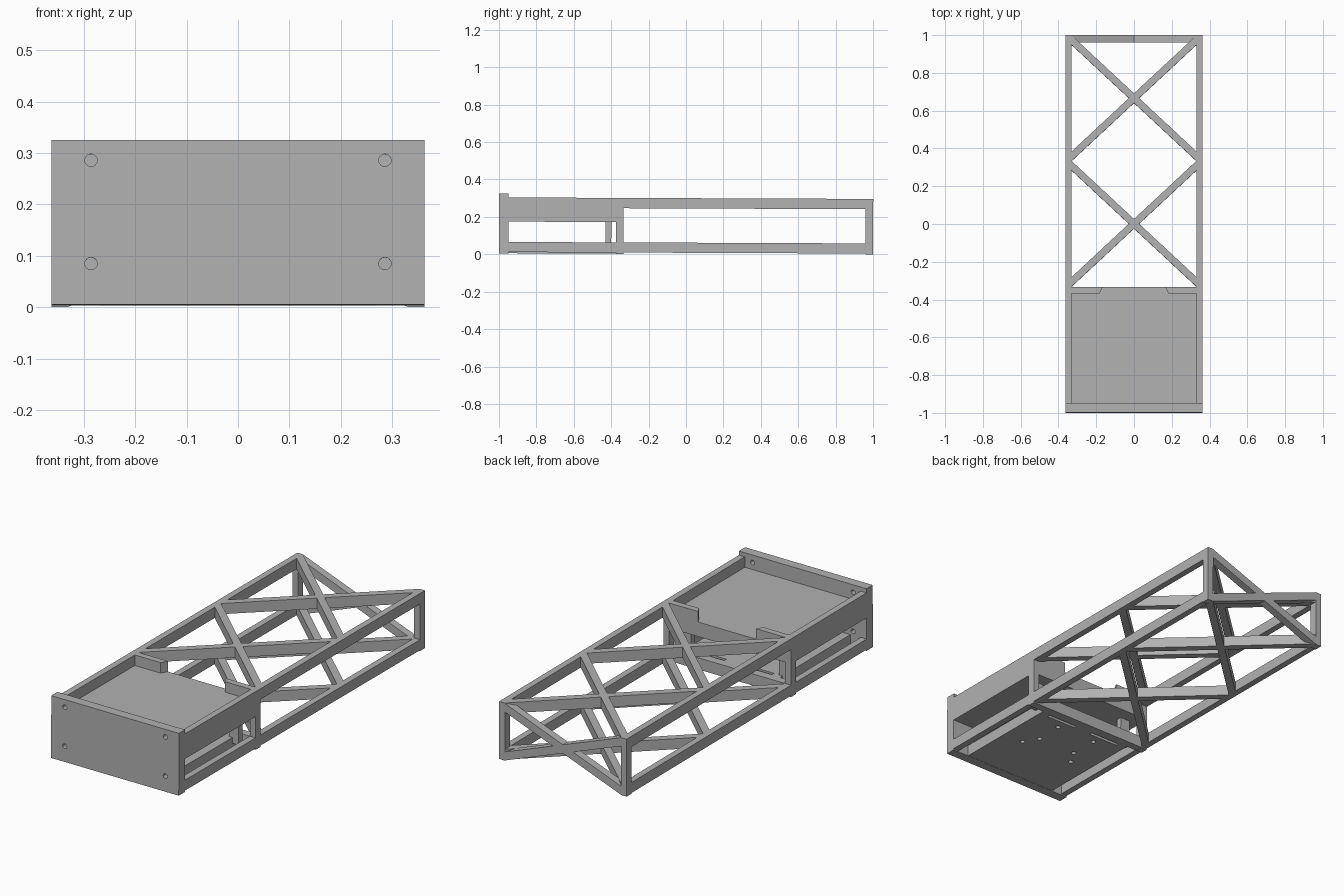
import bpy, bmesh, math
from mathutils import Matrix

if "Cube" in bpy.data.objects:
    bpy.data.objects.remove(bpy.data.objects["Cube"])

TILT = Matrix.Rotation(-0.004, 4, 'X')   # the whole frame leans very slightly to the back

grey = bpy.data.materials.new("plain_grey")
grey.diffuse_color = (0.445, 0.445, 0.445, 1)
grey.use_nodes = True
grey.node_tree.nodes["Principled BSDF"].inputs["Base Color"].default_value = grey.diffuse_color


def finish(name, bm):
    """Turn a bmesh into a grey object."""
    bmesh.ops.recalc_face_normals(bm, faces=bm.faces)
    bm.transform(TILT)
    me = bpy.data.meshes.new(name)
    bm.to_mesh(me)
    bm.free()
    me.materials.append(grey)
    ob = bpy.data.objects.new(name, me)
    bpy.context.collection.objects.link(ob)
    return ob


def add_prism(bm, base, offset):
    """Extrude a polygon of 3D points by an offset."""
    f = bm.faces.new([bm.verts.new(p) for p in base])
    r = bmesh.ops.extrude_face_region(bm, geom=[f])
    bmesh.ops.translate(bm, vec=offset, verts=[v for v in r["geom"] if isinstance(v, bmesh.types.BMVert)])


def prism(name, base, offset):
    bm = bmesh.new()
    add_prism(bm, base, offset)
    return finish(name, bm)


def box_in(bm, x0, x1, y0, y1, z0, z1):
    add_prism(bm, [(x0, y0, z0), (x1, y0, z0), (x1, y1, z0), (x0, y1, z0)], (0, 0, z1 - z0))


def box(name, *b):
    bm = bmesh.new()
    box_in(bm, *b)
    return finish(name, bm)


def side_box(name, s, x0, x1, *yz):
    """Box on the side given by s = -1 or 1."""
    a, b = sorted((s * x0, s * x1))
    return box(name, a, b, *yz)


def add_cylinder(bm, r, depth, mat):
    bmesh.ops.create_cone(bm, cap_ends=True, segments=24, radius1=r, radius2=r, depth=depth, matrix=mat)


def cut(ob, bm):
    """Cut the shapes in bm out of ob."""
    cutter = finish("cutter", bm)
    cutter.hide_render = True
    m = ob.modifiers.new("cut", 'BOOLEAN')
    m.operation = 'DIFFERENCE'
    m.solver = 'EXACT'
    m.object = cutter
    bpy.context.view_layer.objects.active = ob
    bpy.ops.object.modifier_apply(modifier=m.name)
    bpy.data.objects.remove(cutter)


W, IN = 0.363, 0.33              # outer and inner half width
LOW, HIGH = (0.008, 0.062), (0.245, 0.300)   # heights of lower and upper rails

# Front plate with four screw holes
plate = box("front_plate", -W, W, -1, -0.95, 0.001, 0.321)
bm = bmesh.new()
for x in (-0.286, 0.286):
    for z in (0.081, 0.282):
        add_cylinder(bm, 0.012, 0.2, Matrix.Translation((x, -0.975, z)) @ Matrix.Rotation(math.pi / 2, 4, 'X'))
cut(plate, bm)

for s in (-1, 1):
    side = "left" if s < 0 else "right"
    # Long rails, posts and tray side walls
    side_box(side + "_lower_rail", s, IN, W, -0.95, 1, *LOW)
    side_box(side + "_upper_rail", s, IN, W, -0.335, 1, *HIGH)
    side_box(side + "_tray_wall", s, IN, W, -0.95, -0.335, 0.171, HIGH[1])
    side_box(side + "_middle_post", s, IN, W, -0.375, -0.335, 0.001, HIGH[1])
    side_box(side + "_back_post", s, IN, W, 0.96, 1, 0.004, HIGH[1])
    # Chamfered lip at the back of the tray
    prism(side + "_tray_lip", [(s * IN, -0.368, 0.24), (s * 0.183, -0.368, 0.24),
                               (s * 0.165, -0.335, 0.24), (s * IN, -0.335, 0.24)], (0, 0, 0.06))
    # Upright bracket between floor and tray
    side_box(side + "_bracket", s, 0.25, 0.305, -0.43, -0.40, 0.03, 0.175)

# Tray slab
box("tray", -IN, IN, -0.95, -0.335, 0.171, 0.246)

# Floor with round holes and two slots, and the bar behind it
floor = box("floor", -0.27, 0.27, -0.95, -0.375, 0.002, 0.06)
bm = bmesh.new()
for s in (-1, 1):
    for x, y in ((0.155, -0.67), (0.11, -0.594), (0.113, -0.447)):
        add_cylinder(bm, 0.012, 0.2, Matrix.Translation((s * x, y, 0.03)))
    a, b = sorted((s * 0.05, s * 0.22))
    box_in(bm, a, b, -0.40, -0.383, -0.05, 0.1)
cut(floor, bm)
box("floor_back_bar", -IN, IN, -0.375, -0.335, 0.002, 0.062)

# Crossed braces in the top and bottom of the long frame
for level, (z0, z1) in (("lower", LOW), ("upper", HIGH)):
    for bay, yc in (("front", 0.0), ("back", 0.665)):
        for s in (-1, 1):
            d, h = s * 0.307, 0.0255
            prism(f"{level}_{bay}_brace", [(-IN, yc - d - h, z0), (IN, yc + d - h, z0),
                                           (IN, yc + d + h, z0), (-IN, yc - d + h, z0)], (0, 0, z1 - z0))

# Crossed braces across the back end
for s in (-1, 1):
    zc, d, h = 0.152, s * 0.125, 0.022
    prism("end_brace", [(-IN, 0.96, zc - d - h), (IN, 0.96, zc + d - h),
                        (IN, 0.96, zc + d + h), (-IN, 0.96, zc - d + h)], (0, 0.04, 0))
